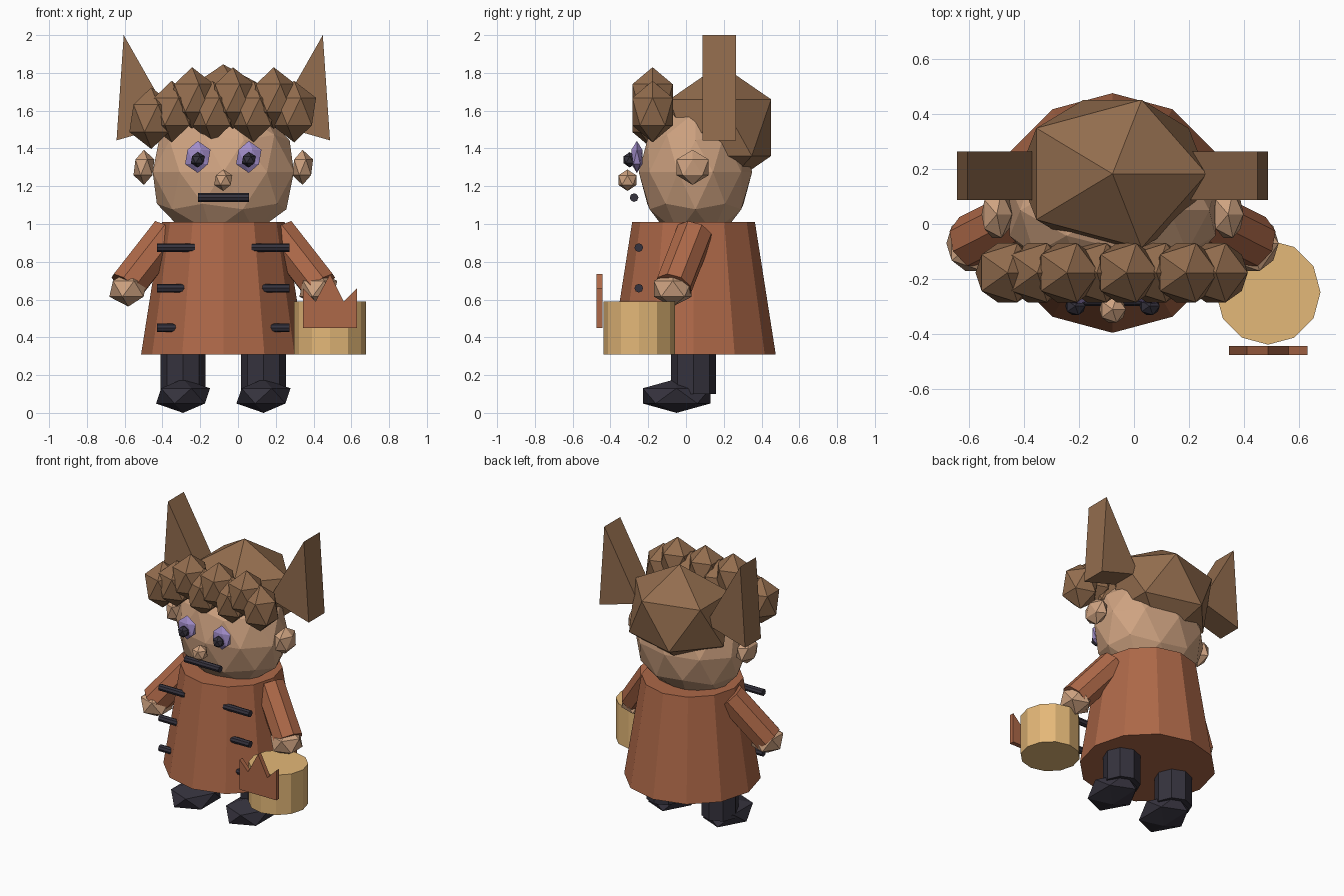
import bpy
import math
from mathutils import Vector

if "Cube" in bpy.data.objects:
    bpy.data.objects.remove(bpy.data.objects["Cube"])

CX = -0.078   # mirror plane of the figure


def material(name, hexcode):
    def lin(i):
        c = int(hexcode[i:i + 2], 16) / 255
        return c / 12.92 if c < 0.04 else ((c + 0.055) / 1.055) ** 2.4
    m = bpy.data.materials.new(name)
    m.diffuse_color = (lin(0), lin(2), lin(4), 1)
    m.use_nodes = True
    m.node_tree.nodes["Principled BSDF"].inputs["Base Color"].default_value = m.diffuse_color
    return m


SKIN = material("skin", "cfa381")
COAT = material("coat_cloth", "ad6848")
HAIR = material("hair_brown", "936d4e")
DARK = material("dark_leather", "35323d")
EYE = material("eye_violet", "a08cc8")
TAN = material("tan_wood", "e4b878")


def finish(name, mat):
    ob = bpy.context.object
    ob.name = name
    ob.data.materials.append(mat)
    return ob


def ball(name, mat, loc, size, sub=1):
    bpy.ops.mesh.primitive_ico_sphere_add(subdivisions=sub, radius=1, location=loc)
    ob = finish(name, mat)
    ob.scale = size
    return ob


def rod(name, mat, a, b, r1, r2=None, sides=8):
    a, b = Vector(a), Vector(b)
    d = b - a
    bpy.ops.mesh.primitive_cone_add(vertices=sides, radius1=r1, radius2=r1 if r2 is None else r2,
                                    depth=d.length, location=(a + b) / 2)
    ob = finish(name, mat)
    ob.rotation_euler = d.to_track_quat('Z', 'Y').to_euler()
    return ob


def plate(name, mat, profile, y0, y1):
    """Extrude an x-z outline between two depths."""
    n = len(profile)
    verts = [(x, y, z) for y in (y0, y1) for x, z in profile]
    faces = [list(range(n)), list(range(2 * n - 1, n - 1, -1))]
    faces += [[i, i + n, (i + 1) % n + n, (i + 1) % n] for i in range(n)]
    me = bpy.data.meshes.new(name)
    me.from_pydata(verts, [], faces)
    ob = bpy.data.objects.new(name, me)
    bpy.context.collection.objects.link(ob)
    me.materials.append(mat)
    bpy.context.view_layer.objects.active = ob
    ob.select_set(True)
    bpy.ops.object.mode_set(mode='EDIT')
    bpy.ops.mesh.select_all(action='SELECT')
    bpy.ops.mesh.normals_make_consistent(inside=False)
    bpy.ops.object.mode_set(mode='OBJECT')
    ob.select_set(False)
    return ob


# coat and head
rod("coat", COAT, (CX, 0.04, 0.31), (CX, 0.04, 1.01), 0.435, 0.325, 12)
ball("head", SKIN, (CX, 0.05, 1.275), (0.393, 0.30, 0.375), 2)
ball("nose", SKIN, (CX, -0.31, 1.232), (0.054, 0.056, 0.057))
rod("mouth", DARK, (CX - 0.135, -0.275, 1.14), (CX + 0.135, -0.275, 1.14), 0.023)

for s, side in ((-1, "left"), (1, "right")):
    def X(d):
        return CX + s * d
    # legs and shoes
    rod("leg_" + side, DARK, (X(0.213), 0.04, 0.1), (X(0.213), 0.04, 0.4), 0.12)
    ball("shoe_" + side, DARK, (X(0.213), -0.05, 0.09), (0.16, 0.21, 0.09))
    # arms and hands
    rod("arm_" + side, COAT, (X(0.512), -0.065, 0.67), (X(0.293), 0.045, 0.95), 0.1)
    ball("hand_" + side, SKIN, (X(0.503), -0.07, 0.657), (0.112, 0.118, 0.094))
    # face details
    ball("ear_" + side, SKIN, (X(0.42), 0.035, 1.3), (0.062, 0.1, 0.093))
    ball("eye_" + side, EYE, (X(0.135), -0.26, 1.355), (0.075, 0.034, 0.085))
    ball("pupil_" + side, DARK, (X(0.135), -0.298, 1.34), (0.041, 0.038, 0.041))
    # coat toggles
    for i, z in enumerate((0.45, 0.66, 0.875)):
        rod(f"toggle_{side}_{i}", DARK, (X(0.15), -0.25, z), (X(0.35), -0.25, z), 0.023)
    # pointed side tufts
    plate("tuft_" + side, HAIR, [(X(0.527), 2.0), (X(0.565), 1.443), (X(0.26), 1.53)], 0.088, 0.264)

# hair: back mass and staggered fringe curls
ball("back_hair", HAIR, (CX, 0.182, 1.51), (0.382, 0.316, 0.335))
for i in range(8):
    z = 1.56 if i == 0 else (1.595 if i % 2 else 1.667)
    ball(f"curl_{i}", HAIR, (-0.459 + 0.108 * i, -0.177, z), (0.13, 0.126, 0.163))

# bucket with notched badge
rod("bucket", TAN, (0.487, -0.248, 0.31), (0.487, -0.248, 0.59), 0.19, sides=12)
plate("notched_badge", COAT,
      [(0.345, 0.45), (0.63, 0.45), (0.63, 0.66), (0.56, 0.59),
       (0.487, 0.735), (0.41, 0.59), (0.345, 0.66)], -0.475, -0.443)
